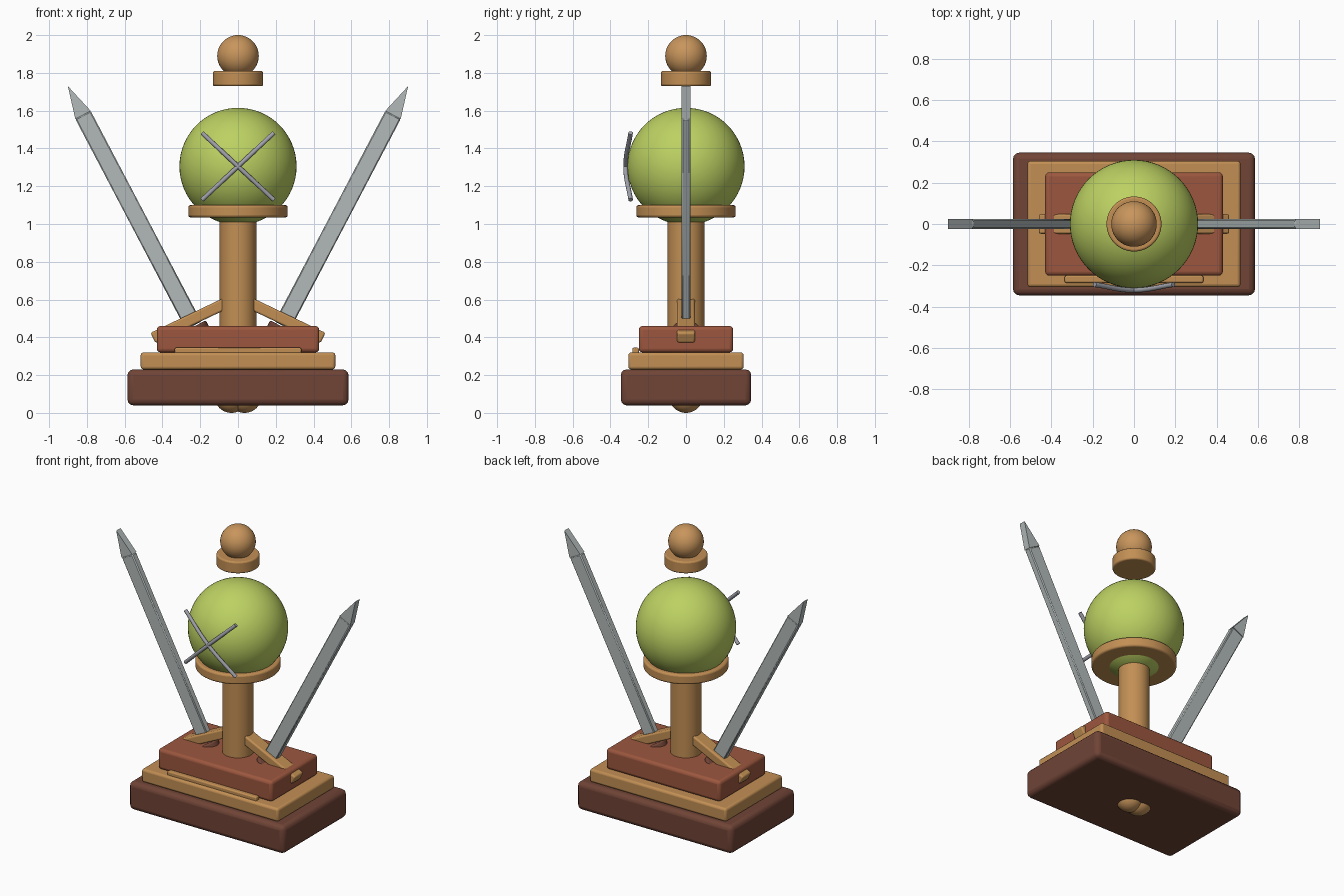
import bpy, math
from mathutils import Vector

cube = bpy.data.objects.get("Cube")
if cube:
    bpy.data.objects.remove(cube, do_unlink=True)


def material(name, rgb):
    """Flat material from a display colour in 0-255."""
    lin = [((c / 255 + 0.055) / 1.055) ** 2.4 for c in rgb] + [1.0]
    m = bpy.data.materials.new(name)
    m.use_nodes = True
    m.diffuse_color = lin
    m.node_tree.nodes["Principled BSDF"].inputs["Base Color"].default_value = lin
    return m


DARK = material("dark walnut", (112, 68, 54))
RED = material("red brown wood", (156, 87, 62))
TAN = material("golden wood", (194, 143, 84))
BALL = material("light wood", (200, 149, 92))
GREEN = material("lime green", (188, 209, 98))
STEEL = material("pale steel", (178, 186, 185))
WIRE = material("grey wire", (160, 162, 170))


def finish(name, mat, bevel=0.0, segments=3):
    ob = bpy.context.object
    ob.name = name
    ob.data.materials.append(mat)
    if bevel:
        mod = ob.modifiers.new("soft edges", "BEVEL")
        mod.width, mod.segments = bevel, segments
    bpy.ops.object.shade_smooth_by_angle(angle=math.radians(35))
    return ob


def box(name, mat, size, loc, bevel, tilt=0.0):
    bpy.ops.mesh.primitive_cube_add(size=1, location=loc)
    ob = bpy.context.object
    ob.scale = size
    bpy.ops.object.transform_apply(location=False, rotation=False, scale=True)
    ob.rotation_euler.y = tilt
    return finish(name, mat, bevel)


def cylinder(name, mat, radius, low, high, bevel=0.0):
    bpy.ops.mesh.primitive_cylinder_add(vertices=64, radius=radius, depth=high - low,
                                        location=(0, 0, (low + high) / 2))
    return finish(name, mat, bevel)


def sphere(name, mat, radius, loc):
    bpy.ops.mesh.primitive_uv_sphere_add(segments=64, ring_count=32, radius=radius, location=loc)
    return finish(name, mat)


# Stepped plinth
box("base_block", DARK, (1.17, 0.69, 0.19), (0, 0, 0.135), 0.03)
box("middle_slab", TAN, (1.03, 0.61, 0.09), (0, 0, 0.275), 0.015)
box("upper_block", RED, (0.86, 0.50, 0.14), (0, 0, 0.39), 0.02)
box("front_plate", TAN, (0.67, 0.035, 0.04), (0, -0.267, 0.325), 0.008)

# Post, collar, globe and floating finial
cylinder("post", TAN, 0.097, 0.44, 1.06)
cylinder("globe_collar", TAN, 0.263, 1.035, 1.10, 0.012)
sphere("globe", GREEN, 0.31, (0, 0, 1.305))
cylinder("finial_collar", TAN, 0.133, 1.73, 1.81, 0.01)
sphere("finial_ball", BALL, 0.11, (0, 0, 1.89))

# Crossed wires bowed over the front of the globe
for side, label in ((1, "rising"), (-1, "falling")):
    curve = bpy.data.curves.new(label + "_wire", "CURVE")
    curve.dimensions = "3D"
    curve.bevel_depth = 0.012
    curve.bevel_resolution = 3
    curve.use_fill_caps = True
    spline = curve.splines.new("BEZIER")
    spline.bezier_points.add(2)
    for point, t in zip(spline.bezier_points, (-1, 0, 1)):
        point.co = (0.19 * t, -0.32 + 0.027 * abs(t), 1.305 + 0.177 * t * side)
        point.handle_left_type = point.handle_right_type = "AUTO"
    wire = bpy.data.objects.new(label + "_wire", curve)
    curve.materials.append(WIRE)
    bpy.context.collection.objects.link(wire)

# Blade outline is extruded along y, ending in a wedge tip
HALF_W, HALF_T, LEAN = 0.046, 0.023, math.radians(27.7)


def prism(name, mat, outline, loc, tilt, bevel):
    n = len(outline)
    verts = [(x, y, z) for y in (-HALF_T, HALF_T) for x, z in outline]
    faces = [tuple(range(n)), tuple(range(2 * n - 1, n - 1, -1))]
    faces += [(i, i + n, (i + 1) % n + n, (i + 1) % n) for i in range(n)]
    mesh = bpy.data.meshes.new(name)
    mesh.from_pydata(verts, [], faces)
    ob = bpy.data.objects.new(name, mesh)
    bpy.context.collection.objects.link(ob)
    bpy.ops.object.select_all(action="DESELECT")
    bpy.context.view_layer.objects.active = ob
    ob.select_set(True)
    ob.location = loc
    ob.rotation_euler.y = tilt
    return finish(name, mat, bevel, 1)


for s, label in ((1, "left"), (-1, "right")):
    # Sloping brace that passes through the upper block
    inner, outer = Vector((0.06 * s, 0, 0.583)), Vector((0.45 * s, 0, 0.397))
    run = outer - inner
    box(label + "_brace", TAN, (run.length, 0.095, 0.06), (inner + outer) / 2, 0.01,
        -math.atan2(run.z, run.x) if s > 0 else -math.atan2(-run.z, -run.x))

    # Leaning blade, its tip and its socket
    foot = Vector((0.235 * s, 0, 0.462))
    axis = Vector((math.sin(LEAN) * s, 0, math.cos(LEAN)))
    length = 1.26
    prism(label + "_blade", STEEL, [(-HALF_W, 0), (HALF_W, 0), (HALF_W, length), (-HALF_W, length)],
          foot, LEAN * s, 0.006)
    prism(label + "_blade_tip", STEEL, [(-HALF_W, 0), (HALF_W, 0), (0, 0.172)],
          foot + axis * length, LEAN * s, 0.0)
    bpy.ops.mesh.primitive_cylinder_add(vertices=48, radius=0.07, depth=0.08,
                                        location=foot - axis * 0.045,
                                        rotation=(0, LEAN * s, 0))
    finish(label + "_blade_socket", DARK, 0.01)

    # Rounded foot under the base
    sphere(label + "_foot", BALL, 0.09, (0.035 * s, 0, 0.09))
